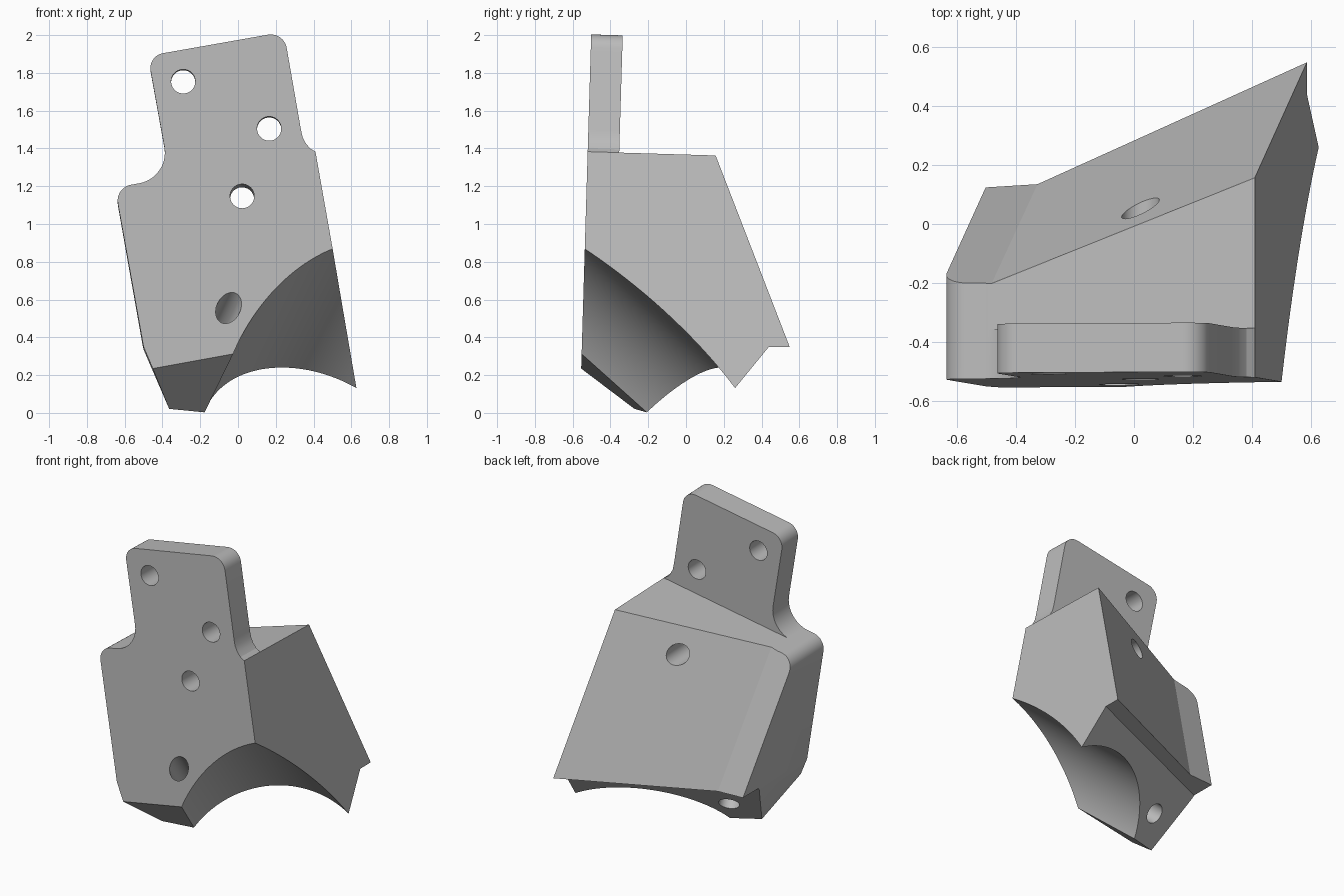
import bpy, bmesh, math
from mathutils import Vector

cube = bpy.data.objects.get("Cube")
if cube:
    bpy.data.objects.remove(cube, do_unlink=True)

TILT = 0.03          # lean of the front face


def material(name, rgb):
    m = bpy.data.materials.new(name)
    m.use_nodes = True
    m.diffuse_color = (*rgb, 1)
    m.node_tree.nodes["Principled BSDF"].inputs["Base Color"].default_value = (*rgb, 1)
    return m


def to_object(name, bm):
    bmesh.ops.recalc_face_normals(bm, faces=bm.faces)
    mesh = bpy.data.meshes.new(name)
    bm.to_mesh(mesh)
    bm.free()
    ob = bpy.data.objects.new(name, mesh)
    bpy.context.collection.objects.link(ob)
    return ob


def rounded(points, steps=10):
    """Outline from (x, z, radius) corners, each replaced by a tangent arc."""
    out = []
    for i, (x, z, r) in enumerate(points):
        p = Vector((x, z))
        if not r:
            out.append(p)
            continue
        a = (Vector(points[i - 1][:2]) - p).normalized()
        b = (Vector(points[(i + 1) % len(points)][:2]) - p).normalized()
        half = a.angle(b) / 2
        centre = p + (a + b).normalized() * (r / math.sin(half))
        start = p + a * (r / math.tan(half)) - centre
        end = p + b * (r / math.tan(half)) - centre
        sweep = start.angle(end)
        for k in range(steps + 1):
            t = k / steps
            out.append(centre + (start * math.sin((1 - t) * sweep)
                                 + end * math.sin(t * sweep)) / math.sin(sweep))
    return out


def convex_cutter(name, planes):
    """Large box trimmed to the side each plane normal points to."""
    bm = bmesh.new()
    bmesh.ops.create_cube(bm, size=6)
    for co, no in planes:
        cut = bmesh.ops.bisect_plane(bm, geom=bm.verts[:] + bm.edges[:] + bm.faces[:],
                                     plane_co=co, plane_no=no, clear_inner=True)
        edges = [e for e in cut["geom_cut"] if isinstance(e, bmesh.types.BMEdge)]
        bmesh.ops.edgeloop_fill(bm, edges=edges)
    return to_object(name, bm)


def rod_cutter(name, centre, axis, radius, segments, length=4):
    bm = bmesh.new()
    bmesh.ops.create_cone(bm, cap_ends=True, segments=segments, radius1=radius,
                          radius2=radius, depth=length)
    ob = to_object(name, bm)
    ob.rotation_euler = Vector(axis).to_track_quat("Z", "Y").to_euler()
    ob.location = centre
    return ob


# Bracket blank: front outline pushed straight back
outline = rounded([
    (-0.267, -0.2, 0), (-0.5, 0.35, 0), (-0.651, 1.193, 0.085), (-0.36, 1.244, 0.165),
    (-0.477, 1.89, 0.08), (0.243, 2.017, 0.085), (0.333, 1.5, 0), (0.342, 1.46, 0),
    (0.36, 1.425, 0), (0.382, 1.4, 0), (0.41, 1.383, 0), (0.69, -0.2, 0)])
bm = bmesh.new()
front = [bm.verts.new((p.x, -0.562 + TILT * p.y, p.y)) for p in outline]
back = [bm.verts.new((v.co.x, v.co.y + 1.5, v.co.z - TILT * 1.5)) for v in front]
bm.faces.new(front)
bm.faces.new(back[::-1])
for i in range(len(front)):
    j = (i + 1) % len(front)
    bm.faces.new((front[i], back[i], back[j], front[j]))
bracket = to_object("bracket", bm)

# Cutting planes and the saddle axis
saddle_axis = Vector((-0.31, 0.708, -0.635))
top_plane = ((0.41, -0.52, 1.383), (-0.176, TILT, 1))
tab_back = ((0, -0.395, 0), (0, 1, -TILT))
cutters = [
    convex_cutter("tab_back_cutter", [top_plane, tab_back]),
    convex_cutter("sloped_back_cutter", [
        ((0.415, 0.16, 1.36), (-0.426, 0.942, 0.29)),
        ((-0.49, -0.2, 1.21), (-0.0086, 0.1376, 0.052)),
        ((0, -0.3, 0), (0, 1, 0))]),
    convex_cutter("underside_cutter", [
        ((0.63, 0.26, 0.13), saddle_axis), ((0, 0, 0.35), (0, 0, -1))]),
    convex_cutter("front_chamfer_cutter", [
        ((-0.45, -0.555, 0.235), (0.0228, -0.0997, -0.1225))]),
    rod_cutter("saddle_cutter", (0.389, -0.173, -0.235), saddle_axis, 0.615, 128),
    rod_cutter("slanted_hole_cutter", (-0.05, -0.545, 0.555), saddle_axis, 0.063, 40),
]
for i, (x, z) in enumerate([(-0.29, 1.755), (0.165, 1.505), (0.022, 1.147)]):
    cutters.append(rod_cutter(f"straight_hole_cutter_{i}", (x, -0.52, z),
                              (0, 1, -TILT), 0.064, 40))

# Apply every cut, then drop the cutters
bpy.ops.object.select_all(action="DESELECT")
bpy.context.view_layer.objects.active = bracket
bracket.select_set(True)
for c in cutters:
    c.hide_render = True
    mod = bracket.modifiers.new(c.name, "BOOLEAN")
    mod.operation = "DIFFERENCE"
    mod.solver = "EXACT"
    mod.object = c
    bpy.ops.object.modifier_apply(modifier=mod.name)
    bpy.data.objects.remove(c, do_unlink=True)

# Plain grey finish with smooth bores and fillets
bracket.data.materials.clear()
bracket.data.materials.append(material("plain_grey", (0.5, 0.5, 0.5)))
bpy.ops.object.shade_smooth_by_angle(angle=math.radians(15))
